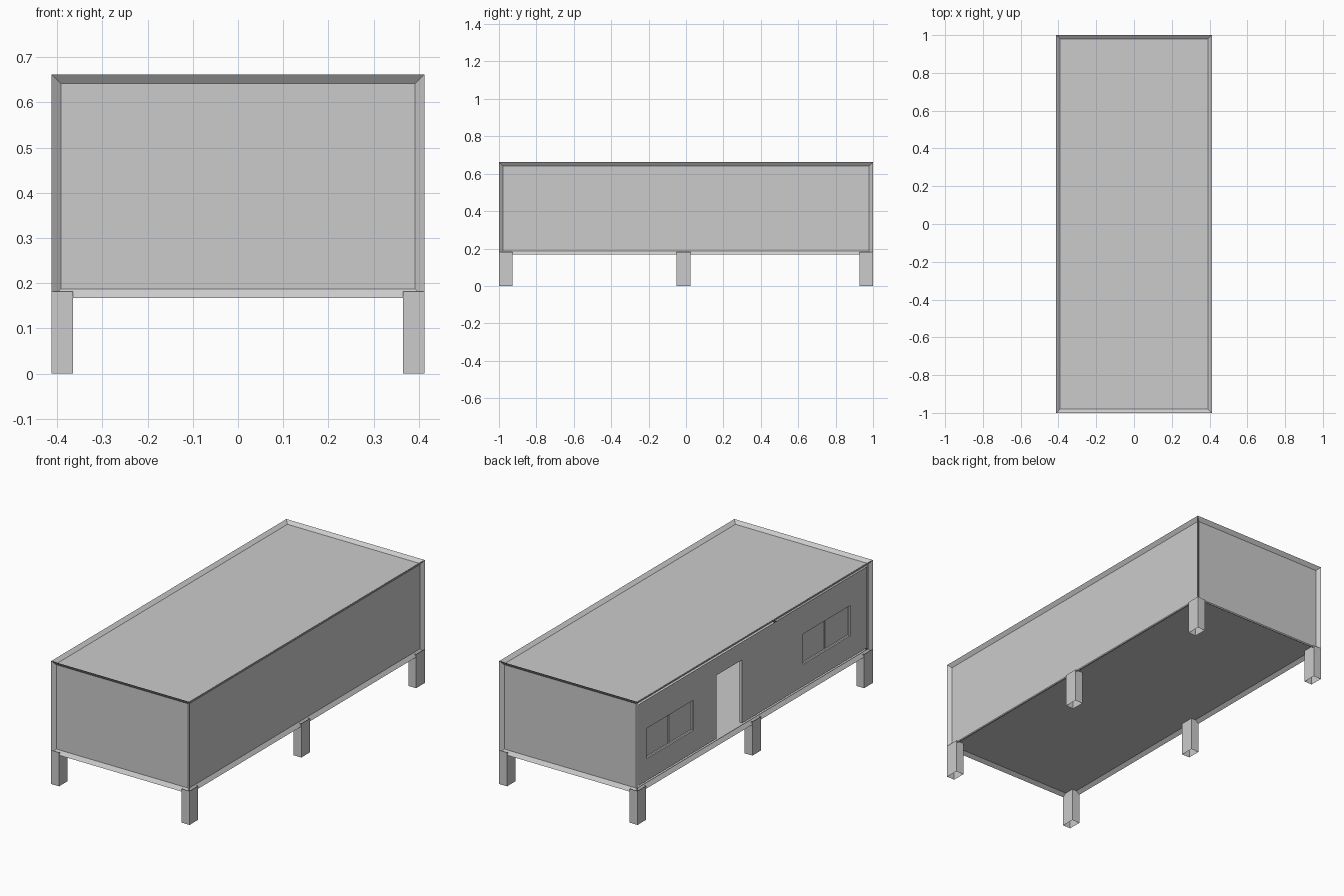
import bpy
import bmesh

if "Cube" in bpy.data.objects:
    bpy.data.objects.remove(bpy.data.objects["Cube"])

HX, HY = 0.412, 1.0          # half width, half length
Z0, Z1 = 0.167, 0.662        # underside and roof edge
RIM, DEPTH = 0.029, 0.015    # frame width and panel recess


def finish(name, bm):
    mesh = bpy.data.meshes.new(name)
    bm.to_mesh(mesh)
    bm.free()
    obj = bpy.data.objects.new(name, mesh)
    bpy.context.collection.objects.link(obj)
    return obj


def box(x0, x1, y0, y1, z0, z1):
    bm = bmesh.new()
    bmesh.ops.create_cube(bm, size=1)
    for v in bm.verts:
        v.co.x = x1 if v.co.x > 0 else x0
        v.co.y = y1 if v.co.y > 0 else y0
        v.co.z = z1 if v.co.z > 0 else z0
    bm.normal_update()
    return bm


# cabin shell: box with a recessed panel on every side
bm = box(-HX, HX, -HY, HY, Z0, Z1)
panels = bm.faces[:]
bmesh.ops.inset_individual(bm, faces=panels, thickness=RIM, depth=-DEPTH)
# leave the left panel out, it is built below with its openings
left = min(bm.faces, key=lambda f: f.calc_center_median().x
           if f.calc_area() > 0.5 and abs(f.normal.x) > 0.9 else 9)
bmesh.ops.delete(bm, geom=[left], context='FACES_ONLY')
finish("cabin_shell", bm)

# left wall: grid of cells, some becoming the door and windows
ys = [-HY + RIM, -0.83, -0.628, -0.426, 0.09, 0.306, 0.502, 0.702, 0.902, HY - RIM]
zs = [Z0 + RIM, 0.315, 0.478, 0.537, Z1 - RIM]
bm = bmesh.new()
grid = [[bm.verts.new((-HX + DEPTH, y, z)) for z in zs] for y in ys]
cell = {}
for i in range(len(ys) - 1):
    for j in range(len(zs) - 1):
        cell[i, j] = bm.faces.new((grid[i][j], grid[i][j + 1],
                                   grid[i + 1][j + 1], grid[i + 1][j]))
bm.normal_update()

# windows: recessed frame with two panes each
for i in (1, 6):
    panes = [cell[i, 1], cell[i + 1, 1]]
    bmesh.ops.inset_region(bm, faces=panes, thickness=0.0, depth=-0.008, use_even_offset=True)
    bm.normal_update()
    bmesh.ops.inset_individual(bm, faces=panes, thickness=0.006, depth=-0.004)

# open doorway with a jamb
door = [cell[4, j] for j in range(3)]
bmesh.ops.inset_region(bm, faces=door, thickness=0.0, depth=-DEPTH, use_even_offset=True)
bmesh.ops.delete(bm, geom=door, context='FACES')
finish("door_wall", bm)

# legs: hollow square posts, open at both ends
for side, x0, x1 in (("left", -HX, -0.365), ("right", 0.365, HX)):
    for place, y0, y1 in (("front", -HY, -0.927), ("middle", -0.05, 0.023), ("back", 0.927, HY)):
        bm = box(x0, x1, y0, y1, 0, Z0 + DEPTH)
        caps = [f for f in bm.faces if abs(f.normal.z) > 0.9]
        bmesh.ops.delete(bm, geom=caps, context='FACES_ONLY')
        finish(f"{place}_{side}_leg", bm)
